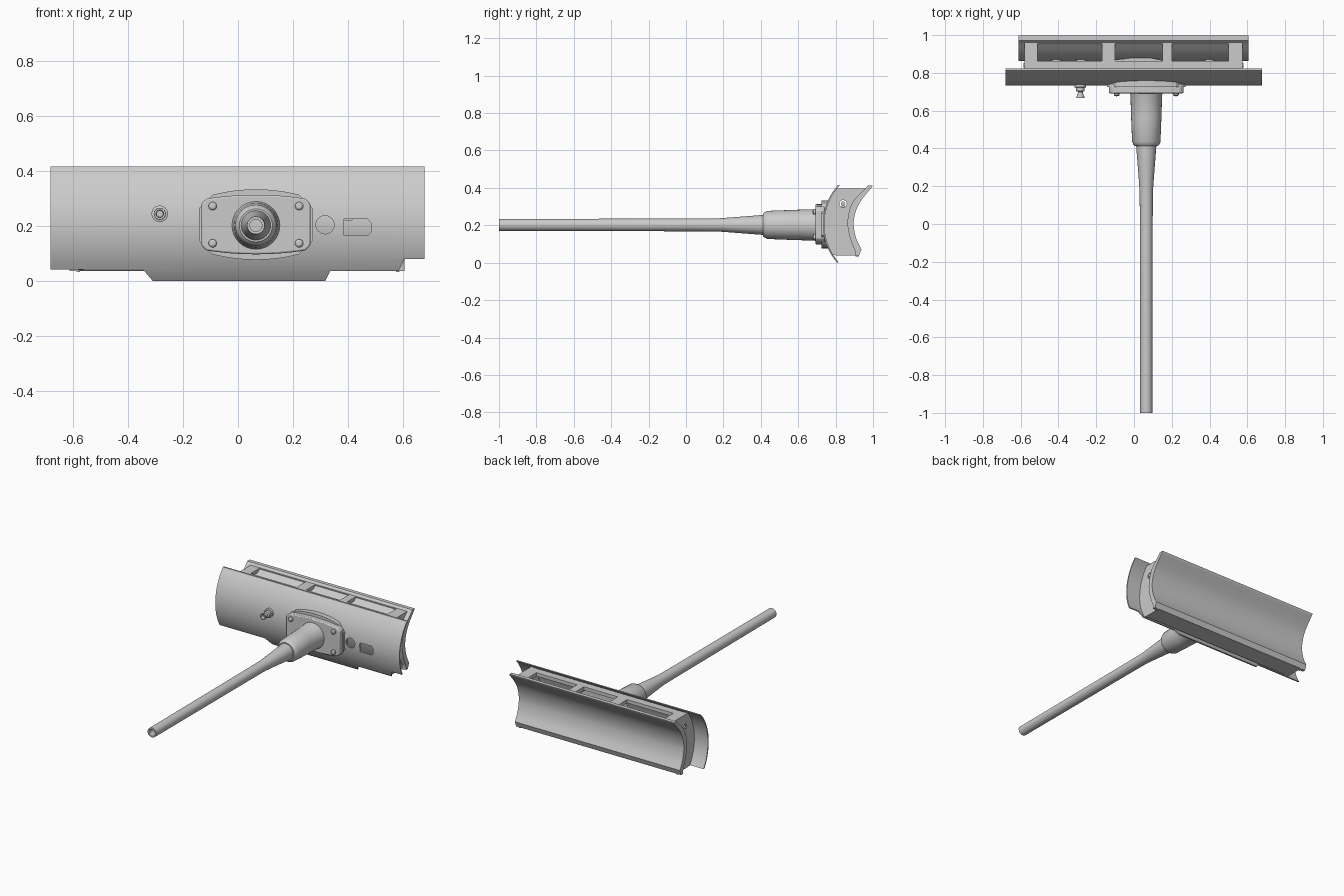
import bpy, bmesh, math

if "Cube" in bpy.data.objects:
    bpy.data.objects.remove(bpy.data.objects["Cube"])

grey = bpy.data.materials.new("plain grey")
grey.diffuse_color = (0.6, 0.6, 0.6, 1)
grey.use_nodes = True
grey.node_tree.nodes["Principled BSDF"].inputs["Base Color"].default_value = grey.diffuse_color


def finish(name, bm, smooth=True):
    bmesh.ops.recalc_face_normals(bm, faces=bm.faces)
    me = bpy.data.meshes.new(name)
    bm.to_mesh(me)
    bm.free()
    ob = bpy.data.objects.new(name, me)
    bpy.context.collection.objects.link(ob)
    me.materials.append(grey)
    if smooth:
        bpy.ops.object.select_all(action='DESELECT')
        ob.select_set(True)
        bpy.context.view_layer.objects.active = ob
        bpy.ops.object.shade_smooth_by_angle(angle=math.radians(30))
    return ob


def prism(name, pts, axis, a, b, smooth=True):
    """Extrude a closed outline along x (points are y,z), y (x,z) or z (x,y)."""
    place = {'x': lambda p, t: (t, p[0], p[1]), 'y': lambda p, t: (p[0], t, p[1]),
             'z': lambda p, t: (p[0], p[1], t)}[axis]
    bm = bmesh.new()
    A = [bm.verts.new(place(p, a)) for p in pts]
    B = [bm.verts.new(place(p, b)) for p in pts]
    n = len(pts)
    bm.faces.new(A)
    bm.faces.new(B[::-1])
    for i in range(n):
        bm.faces.new((A[i], A[(i + 1) % n], B[(i + 1) % n], B[i]))
    return finish(name, bm, smooth)


def lathe(name, profile, x, z, seg=32):
    """Turn (y, radius) points about a line parallel to y; zero radius closes an end."""
    bm = bmesh.new()
    rings = []
    for y, r in profile:
        if r == 0:
            rings.append([bm.verts.new((x, y, z))] * seg)
        else:
            rings.append([bm.verts.new((x + r * math.cos(k * math.tau / seg), y,
                                        z + r * math.sin(k * math.tau / seg))) for k in range(seg)])
    for p, q in zip(rings, rings[1:]):
        for k in range(seg):
            j = (k + 1) % seg
            bm.faces.new(list(dict.fromkeys((p[k], p[j], q[j], q[k]))))
    return finish(name, bm)


def box_pts(x0, x1, y0, y1):
    return [(x0, y0), (x1, y0), (x1, y1), (x0, y1)]


def cut(ob, cutters):
    bpy.context.view_layer.objects.active = ob
    for c in cutters:
        m = ob.modifiers.new("cut", 'BOOLEAN')
        m.object, m.operation, m.solver = c, 'DIFFERENCE', 'EXACT'
        bpy.ops.object.modifier_move_to_index(modifier=m.name, index=0)
        bpy.ops.object.modifier_apply(modifier=m.name)
        bpy.data.objects.remove(c)


def circle(cx, cz, r, n=24):
    return [(cx + r * math.cos(k * math.tau / n), cz + r * math.sin(k * math.tau / n)) for k in range(n)]


def arc(z0, z1, r, n=20):
    """Points of the bulging front shell, from z0 up to z1."""
    out = []
    for i in range(n + 1):
        z = z0 + (z1 - z0) * i / n
        out.append((1.048 - math.sqrt(r * r - (z - 0.205) ** 2), z))
    return out


# curved front shell with stepped lower edge and two openings
shell = prism("front_shell", arc(0, 0.415, 0.316) + arc(0, 0.415, 0.308)[::-1], 'x', -0.68, 0.677)
cut(shell, [
    prism("cut_left", [(-0.8, -0.1), (-0.26, -0.1), (-0.312, 0.003), (-0.345, 0.042), (-0.8, 0.042)], 'y', 0.6, 1.1, False),
    prism("cut_right", [(0.27, -0.1), (0.8, -0.1), (0.8, 0.08), (0.603, 0.08), (0.583, 0.036), (0.335, 0.036), (0.318, 0.003)], 'y', 0.6, 1.1, False),
    prism("cut_round", circle(0.316, 0.204, 0.033), 'y', 0.6, 0.83, False),
    prism("cut_slot", [(0.385, 0.165), (0.47, 0.165), (0.483, 0.178), (0.483, 0.212), (0.47, 0.225), (0.385, 0.225)], 'y', 0.6, 0.83, False)])

# concave rear trough with thick lips
def spline(p, n=6):
    """Smooth curve through a few points."""
    q, out = [p[0]] + p + [p[-1]], []
    for i in range(1, len(q) - 2):
        for s in range(n):
            t = s / n
            out.append(tuple(0.5 * (2 * b + (c - a) * t + (2 * a - 5 * b + 4 * c - d) * t * t
                                    + (3 * b - a - 3 * c + d) * t ** 3)
                             for a, b, c, d in zip(q[i - 1], q[i], q[i + 1], q[i + 2])))
    return out + [p[-1]]

rear = spline([(0.995, 0.405), (0.925, 0.315), (0.897, 0.225), (0.907, 0.14), (0.938, 0.072)])
front = spline([(0.905, 0.06), (0.875, 0.14), (0.864, 0.225), (0.889, 0.32), (0.958, 0.395)])
prism("rear_trough", rear + [(0.925, 0.037), (0.905, 0.037)] + front + [(0.972, 0.412), (0.997, 0.412)], 'x', -0.612, 0.605)

# hollow frame: end plates, windowed top rail, floor
end = arc(0.04, 0.398, 0.308) + [(0.96, 0.398)] + front[::-1] + [(0.905, 0.04)]
for side, x0, x1 in (("left", -0.58, -0.56), ("right", 0.555, 0.575)):
    plate = prism("end_plate_" + side, end, 'x', x0, x1)
    cut(plate, [prism("cut_screw", circle(0.84, 0.315, 0.02, 16), 'x', x0 - 0.1, x1 + 0.1, False)])
    prism("end_screw_" + side, circle(0.84, 0.315, 0.012, 16), 'x', x0 - 0.004, x1 + 0.004)
top = prism("top_rail", box_pts(-0.58, 0.575, 0.812, 0.965), 'z', 0.375, 0.398, False)
cut(top, [prism("cut_window", box_pts(a, b, 0.862, 0.955), 'z', 0.3, 0.5, False)
          for a, b in ((-0.51, -0.17), (-0.1, 0.15), (0.2, 0.5))])
prism("floor_rail", box_pts(-0.58, 0.575, 0.80, 0.915), 'z', 0.038, 0.055, False)
prism("inner_brace", [(-0.1, 0.845), (0.12, 0.795), (0.148, 0.81), (0.148, 0.868), (0.05, 0.885), (-0.1, 0.87)], 'z', 0.28, 0.3, False)
for x in (-0.41, -0.28, 0.4):
    lathe("inner_nut", [(0.76, 0), (0.76, 0.028), (0.885, 0.028), (0.885, 0)], x, 0.245, 12)
for x in (-0.58, 0.58):
    prism("foot_stud", box_pts(x - 0.006, x + 0.006, 0.905, 0.925), 'z', 0.033, 0.04, False)


# mounting bracket: flange, raised plate, four bolts
def bracket_outline(w, h, corner, bulge):
    """Rectangle with cut corners and bowed upper and lower edges."""
    up = []
    for i in range(13):
        t = -1 + i / 6
        up.append((0.065 + t * (w - corner), h - bulge * t * t))
    half = [(0.065 - w, h - bulge - corner)] + up + [(0.065 + w, h - bulge - corner)]
    return [(x, 0.205 + z) for x, z in half] + [(x, 0.205 - z) for x, z in half[::-1]]

prism("bracket_flange", bracket_outline(0.207, 0.128, 0.05, 0.02), 'y', 0.725, 0.765)
plate = prism("bracket_plate", bracket_outline(0.198, 0.108, 0.018, 0.014), 'y', 0.692, 0.74)
bev = plate.modifiers.new("soft_edge", 'BEVEL')
bev.width, bev.segments, bev.limit_method = 0.006, 2, 'ANGLE'
for x in (-0.092, 0.222):
    for z in (0.137, 0.272):
        lathe("bracket_bolt", [(0.676, 0), (0.677, 0.009), (0.682, 0.015), (0.70, 0.015)], x, z, 16)

# socket and tapering hollow handle
lathe("socket", [(0.412, 0.05), (0.412, 0.06), (0.42, 0.068), (0.435, 0.075), (0.56, 0.08), (0.685, 0.084), (0.70, 0.09)], 0.065, 0.202)
lathe("handle", [(-0.9, 0), (-0.9, 0.022), (-1, 0.022), (-1, 0.032), (0.0, 0.034), (0.17, 0.035), (0.24, 0.04),
                 (0.33, 0.047), (0.42, 0.054), (0.44, 0.054)], 0.065, 0.202)

# small knob on the front shell
lathe("knob", [(0.69, 0), (0.69, 0.012), (0.668, 0.014), (0.668, 0.021), (0.674, 0.021), (0.694, 0.013),
               (0.70, 0.013), (0.704, 0.022), (0.722, 0.022), (0.724, 0.03), (0.755, 0.03)], -0.284, 0.244, 24)
